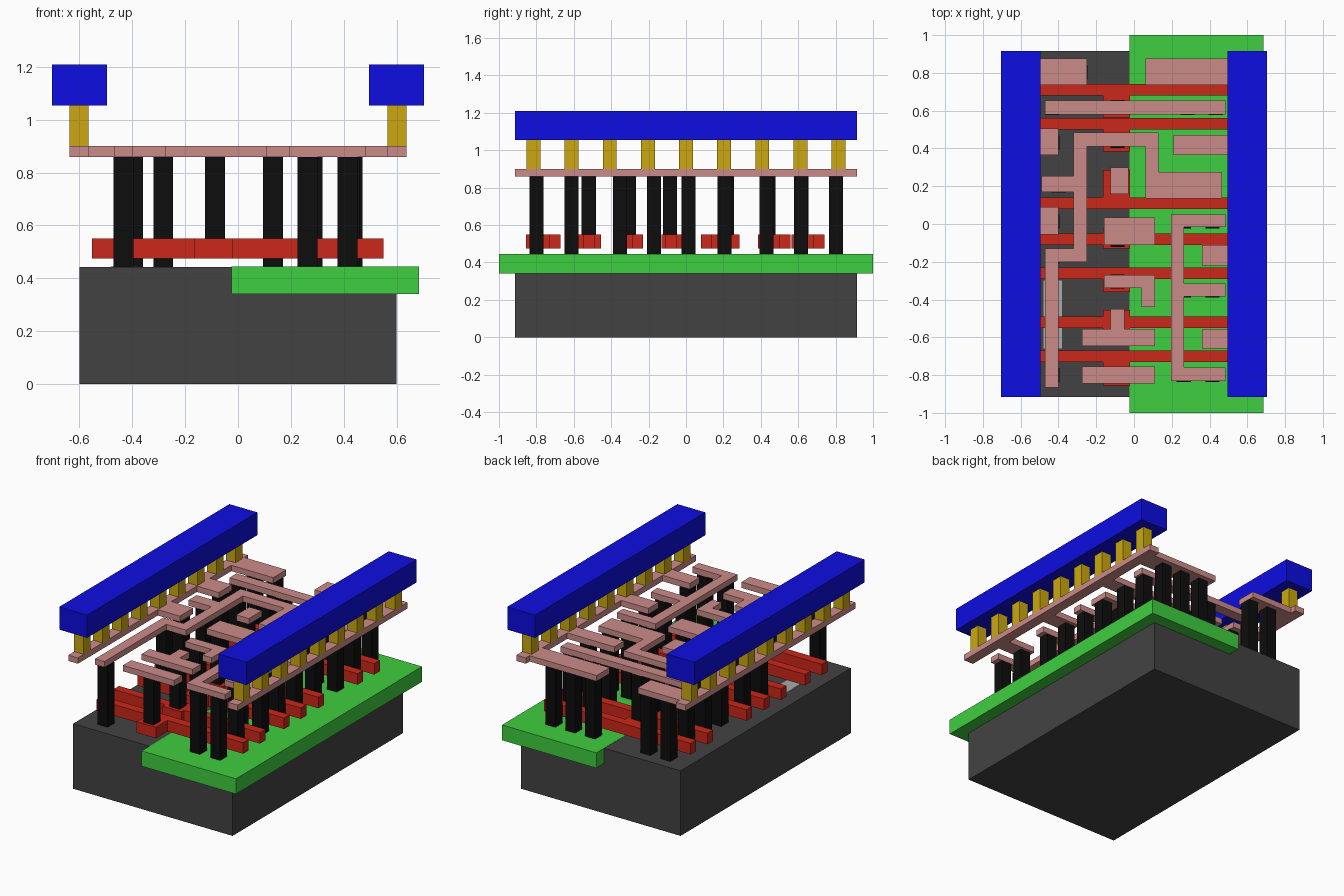
import bpy, bmesh

if "Cube" in bpy.data.objects:
    bpy.data.objects.remove(bpy.data.objects["Cube"])


def boxes(name, items, color):
    """One object made of axis-aligned boxes (x0, x1, y0, y1, z0, z1)."""
    bm = bmesh.new()
    for x0, x1, y0, y1, z0, z1 in items:
        vs = bmesh.ops.create_cube(bm, size=1)["verts"]
        for v in vs:
            v.co = (x1 if v.co.x > 0 else x0,
                    y1 if v.co.y > 0 else y0,
                    z1 if v.co.z > 0 else z0)
    me = bpy.data.meshes.new(name)
    bm.to_mesh(me)
    bm.free()
    mat = bpy.data.materials.get(str(color)) or bpy.data.materials.new(str(color))
    mat.diffuse_color = (*color, 1)
    mat.use_nodes = True
    mat.node_tree.nodes["Principled BSDF"].inputs["Base Color"].default_value = mat.diffuse_color
    me.materials.append(mat)
    ob = bpy.data.objects.new(name, me)
    bpy.context.collection.objects.link(ob)
    return ob


def layer(name, rects, z0, z1, color):
    return boxes(name, [(*r, z0, z1) for r in rects], color)


DARK, GREEN, RED = (.055, .055, .055), (.05, .62, .05), (.6, .02, .01)
PINK, BLUE, GOLD = (.6, .26, .25), (.004, .004, .75), (.6, .39, .005)
BLACK, PALE = (.004, .004, .004), (.4, .4, .4)
TOP = 0.443
M0, M1 = 0.86, 0.90      # lower metal
RAIL = 0.565             # inner edge of the lower power rails

# Substrate, well, and flush diffusion strip
layer("substrate", [(-.6, .6, -.915, .915)], 0, TOP, DARK)
layer("well", [(-.025, .685, -1, 1)], .34, TOP + .001, GREEN)
layer("diffusion", [(-.48, -.38, -.66, -.3)], .40, TOP + .001, PALE)

# Gate bars, each with a contact pad (bar centre, pad y range)
gates = [(.71, .565, .68), (.53, .385, .50), (.11, .14, .285),
         (-.08, -.13, -.02), (-.26, -.36, -.23), (-.52, -.58, -.455),
         (-.70, -.855, -.73)]
for i, (y, p0, p1) in enumerate(gates):
    layer(f"gate_{i + 1}", [(-.553, .55, y - .03, y + .03), (-.165, -.02, p0, p1)],
          .475, .55, RED)

# Power rails with via rows, mirrored left and right
for side, s in (("left", -1), ("right", 1)):
    a, b = sorted((s * RAIL, s * .637))
    layer(f"{side}_rail", [(a, b, -.915, .915)], M0, M1, PINK)
    layer(f"{side}_vias", [(a, b, y - .037, y + .037)
                           for y in (.204 * (k - 4) for k in range(9))], M1, 1.055, GOLD)
    a, b = sorted((s * .495, s * .705))
    layer(f"{side}_power_bar", [(a, b, -.915, .915)], 1.055, 1.21, BLUE)

# Rail taps on the left and right
layer("left_taps", [(-RAIL, -.25, .735, .875), (-RAIL, -.40, .365, .505),
                    (-RAIL, -.40, -.055, .09)], M0, M1, PINK)
layer("right_taps", [(.06, RAIL, .735, .875), (.21, RAIL, .365, .47),
                     (.36, RAIL, -.22, -.11), (.36, RAIL, -.66, -.555)], M0, M1, PINK)

# Signal tracks
layer("cross_track", [(-.47, .485, .58, .655)], M0, M1, PINK)
layer("long_track", [(-.32, .13, .41, .485), (-.32, -.25, -.20, .41),
                     (-.49, -.32, .17, .255), (-.47, -.32, -.20, -.13),
                     (-.47, -.40, -.865, -.20), (.06, .13, .275, .41),
                     (.06, .465, .135, .275)], M0, M1, PINK)
layer("comb_track", [(.195, .265, -.83, .05), (.265, .485, -.015, .05),
                     (.265, .485, -.385, -.315), (.265, .485, -.83, -.76)], M0, M1, PINK)
layer("input_tracks", [(-.125, -.03, .16, .30), (-.16, .11, -.11, .035),
                       (-.16, .11, -.34, -.27), (.04, .11, -.44, -.34),
                       (-.275, .11, -.645, -.555), (-.125, -.05, -.555, -.45),
                       (-.275, .11, -.845, -.755)], M0, M1, PINK)

# Contact posts: gate pads, then diffusion rows (y, x positions)
W = .0375


def posts(name, spots, z0):
    layer(name, [(x - W, x + W, y - W, y + W) for x, y in spots], z0, M0, BLACK)


posts("gate_contacts", [(-.087, y) for y in (.618, .44, .22, -.085, -.305, -.52, -.80)], .55)
rows = {.803: (-.433, -.283, .133, .283, .433), .615: (-.433, .283, .433),
        .43: (-.433, .283, .433), .205: (-.398, .283, .425), .013: (-.433, .263, .415),
        -.172: (-.433, .415), -.352: (.263, .415), -.612: (.415,),
        -.80: (-.433, .263, .415)}
posts("diffusion_contacts", [(x, y) for y, xs in rows.items() for x in xs], TOP)
